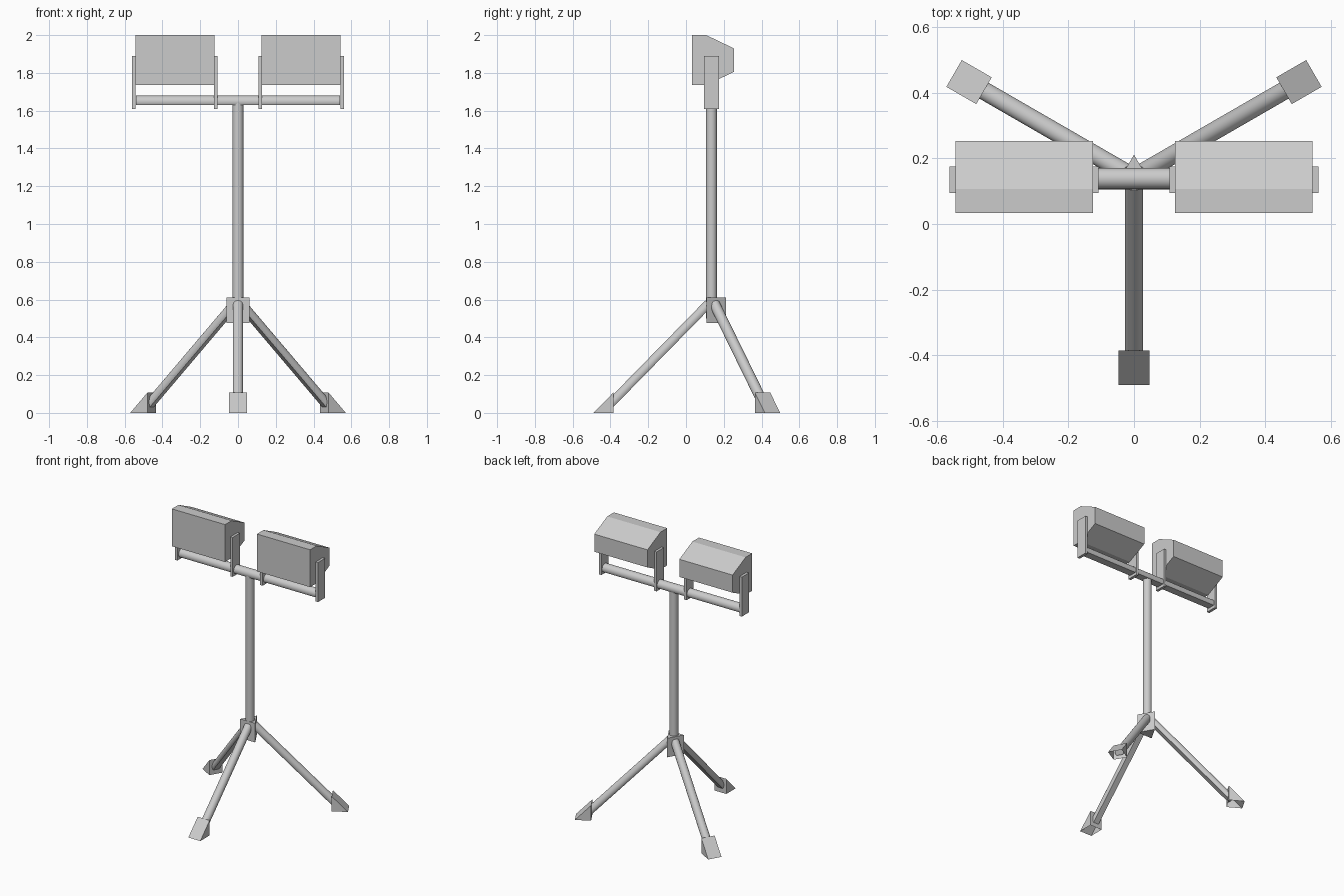
import bpy, bmesh, math
from mathutils import Vector, Matrix

if "Cube" in bpy.data.objects:
    bpy.data.objects.remove(bpy.data.objects["Cube"])

HUB_Y = 0.142   # centre of the tripod
BAR_Y = 0.138   # centre of the mast and crossbar


def make(name, verts, faces, smooth=False):
    me = bpy.data.meshes.new(name)
    me.from_pydata(verts, [], faces)
    bm = bmesh.new()
    bm.from_mesh(me)
    bmesh.ops.recalc_face_normals(bm, faces=bm.faces)
    bm.to_mesh(me)
    bm.free()
    ob = bpy.data.objects.new(name, me)
    bpy.context.collection.objects.link(ob)
    if smooth:
        bpy.ops.object.select_all(action='DESELECT')
        ob.select_set(True)
        bpy.context.view_layer.objects.active = ob
        bpy.ops.object.shade_smooth_by_angle(angle=math.radians(35))
    return ob


def sweep(name, profile, a, b, up=(0, 0, 1), smooth=False):
    """Extrude a (side, up) profile from a to b."""
    a, b = Vector(a), Vector(b)
    d = (b - a).normalized()
    side = d.cross(Vector(up)).normalized()
    top = side.cross(d)
    n = len(profile)
    verts = [p + side * u + top * v for p in (a, b) for u, v in profile]
    faces = [(i, (i + 1) % n, n + (i + 1) % n, n + i) for i in range(n)]
    faces += [tuple(range(n)), tuple(range(n, 2 * n))]
    return make(name, verts, faces, smooth)


def arc(r, start, end, n, closed=False):
    k = n if closed else n - 1
    return [(r * math.cos(math.radians(start + (end - start) * i / k)),
             r * math.sin(math.radians(start + (end - start) * i / k))) for i in range(n)]


def rect(w, h):
    return [(-w / 2, -h / 2), (w / 2, -h / 2), (w / 2, h / 2), (-w / 2, h / 2)]


# Tubes with a flat underside for legs and crossbar
leg_profile = arc(0.028, -42, 222, 17)
bar_profile = arc(0.0325, -33, 213, 17)

# Mast and crossbar
sweep("mast", arc(0.029, 0, 360, 20, True), (0, 0.135, 0.50), (0, 0.135, 1.65), (0, 1, 0), True)
sweep("crossbar", bar_profile, (-0.54, BAR_Y, 1.6475), (0.54, BAR_Y, 1.6475), smooth=True)

# Triangular hub, point towards the back
hub = [(0.069 * math.cos(math.radians(a)), HUB_Y + 0.069 * math.sin(math.radians(a)))
       for a in (90, 210, 330)]
make("tripod_hub", [(x, y, z) for z in (0.475, 0.61) for x, y in hub],
     [(0, 1, 2), (3, 4, 5), (0, 1, 4, 3), (1, 2, 5, 4), (2, 0, 3, 5)])

# Three legs with open-bottomed wedge feet
for label, ang in (("front", -90), ("right", 30), ("left", 150)):
    rot = Matrix.Translation((0, HUB_Y, 0)) @ Matrix.Rotation(math.radians(ang), 4, 'Z')
    sweep(label + "_leg", leg_profile, rot @ Vector((0.02, 0, 0.575)),
          rot @ Vector((0.55, 0, 0.034)), smooth=True)
    wedge = [rot @ Vector((r, s, z)) for s in (-0.047, 0.047)
             for r, z in ((0.527, 0), (0.632, 0), (0.527, 0.107))]
    make(label + "_foot", wedge, [(0, 1, 2), (3, 4, 5), (1, 2, 5, 4), (2, 0, 3, 5)])

# Two lamp heads, each held by a pair of bracket plates
lamp = [(0.033, 1.735), (0.033, 2.0), (0.107, 2.0), (0.253, 1.93), (0.253, 1.805), (0.107, 1.735)]
for label, s in (("right", 1), ("left", -1)):
    n = len(lamp)
    verts = [(s * x, y, z) for x in (0.125, 0.543) for y, z in lamp]
    faces = [(i, (i + 1) % n, n + (i + 1) % n, n + i) for i in range(n)]
    make(label + "_lamp_head", verts, faces + [tuple(range(n)), tuple(range(n, 2 * n))])
    for part, x in (("inner", 0.108), ("outer", 0.542)):
        sweep(f"{label}_{part}_bracket", rect(0.08, 0.28),
              (s * x, 0.135, 1.75), (s * (x + 0.019), 0.135, 1.75))
